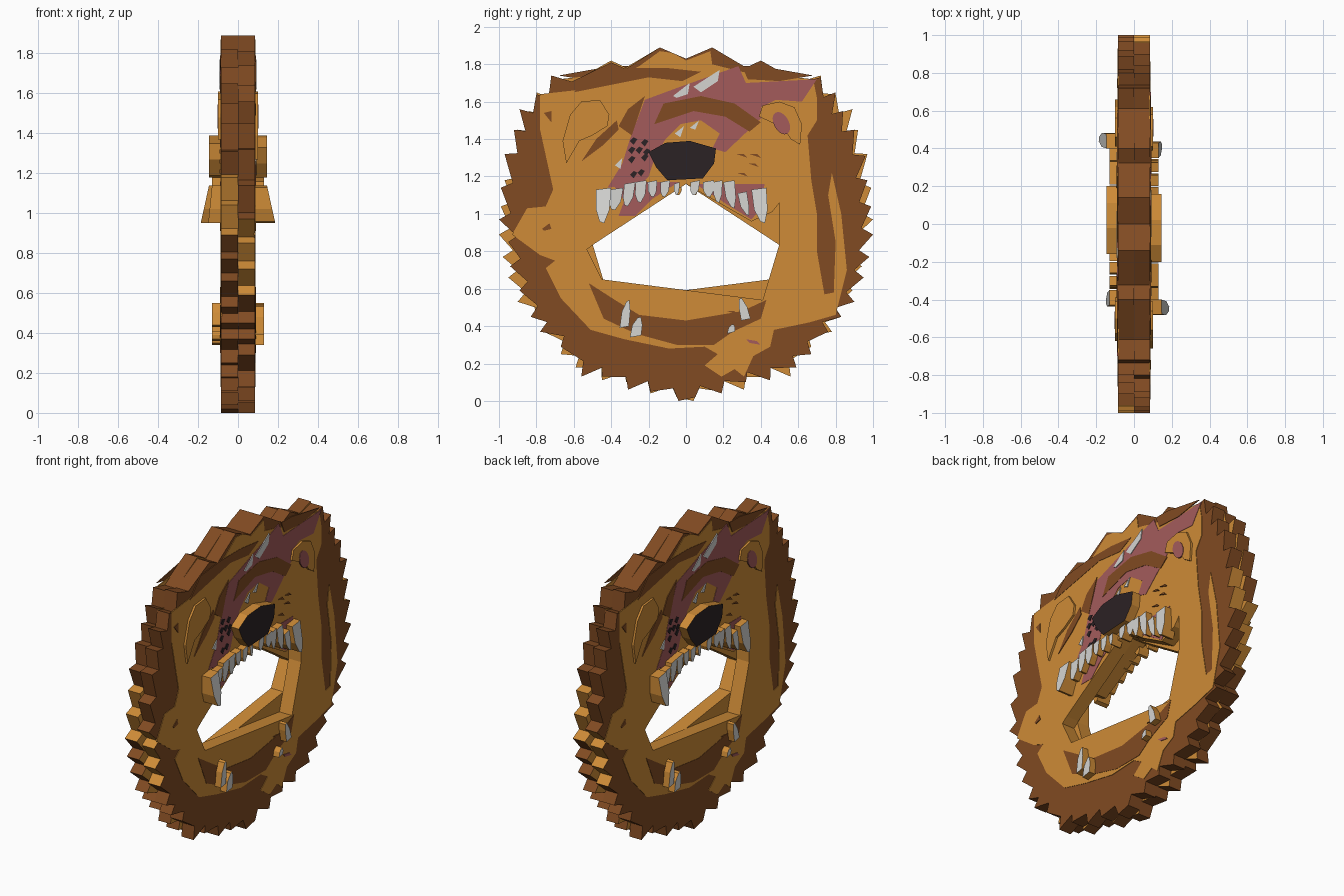
import bpy
import bmesh
import math
from mathutils import Vector
from mathutils.geometry import tessellate_polygon

cube = bpy.data.objects.get("Cube")
if cube:
    bpy.data.objects.remove(cube, do_unlink=True)


def make_material(name, rgb):
    mat = bpy.data.materials.new(name)
    mat.use_nodes = True
    colour = (*rgb, 1)
    mat.diffuse_color = colour
    mat.node_tree.nodes["Principled BSDF"].inputs["Base Color"].default_value = colour
    return mat


orange = make_material("golden fur", (.62, .26, .038))
brown = make_material("brown fur", (.22, .07, .016))
pink = make_material("scar pink", (.37, .105, .105))
white = make_material("tooth white", (.66, .66, .64))
black = make_material("nose black", (.024, .016, .018))

parts = []


def points(*flat):
    """Pair up hundredths into (y, z) vectors."""
    return [Vector((y / 100, z / 100)) for y, z in zip(flat[::2], flat[1::2])]


def slab(name, loops, back, front, cap, side, lean=0):
    """Extrude an outline (with optional holes) along x; lean tips the cap outward."""
    bm = bmesh.new()
    flat = [p for loop in loops for p in loop]
    top = max(p.y for p in flat)
    rear = [bm.verts.new((back, p.x, p.y)) for p in flat]
    face = [bm.verts.new((front + lean * (top - p.y), p.x, p.y)) for p in flat]
    triangles = tessellate_polygon([[p.to_3d() for p in loop] for loop in loops])
    for tri in triangles:
        bm.faces.new([face[i] for i in tri]).material_index = 0
        bm.faces.new([rear[i] for i in reversed(tri)]).material_index = 1
    start = 0
    for loop in loops:
        count = len(loop)
        for i in range(count):
            a, b = start + i, start + (i + 1) % count
            bm.faces.new((rear[a], rear[b], face[b], face[a])).material_index = 1
        start += count
    bmesh.ops.recalc_face_normals(bm, faces=bm.faces)
    mesh = bpy.data.meshes.new(name)
    bm.to_mesh(mesh)
    bm.free()
    mesh.materials.append(cap)
    mesh.materials.append(side)
    obj = bpy.data.objects.new("left_" + name, mesh)
    bpy.context.collection.objects.link(obj)
    parts.append(obj)
    return obj


def marking(name, colour, layer, *flat):
    """Thin painted plate; higher layers lie over lower ones."""
    front = .087 + .002 * layer
    return slab(name, [points(*flat)], front - .006, front, colour, colour)


def tufts(tips):
    """Put a notch ahead of every tuft tip."""
    centre = Vector((0, .95))
    result = [tips[0]]
    for a, b in zip(tips, tips[1:]):
        result += [a.lerp(b, .78).lerp(centre, .06), b]
    return result


def oval(y, z, width, height, tilt, count=16):
    """Tilted ellipse outline."""
    ring = []
    for i in range(count):
        t = math.tau * i / count
        u, v = width * math.cos(t), height * math.sin(t)
        ring.append(Vector((y + u * math.cos(tilt) - v * math.sin(tilt),
                            z + u * math.sin(tilt) + v * math.cos(tilt))))
    return ring


# Shaggy mane outline, one run of tuft tips down each side
right_tips = points(14, 189, 40, 182, 72, 173, 80, 165, 84, 155, 90, 145, 96, 131,
                    97, 118, 99, 104, 100, 89, 98, 77, 95, 66, 90, 53, 83, 45,
                    76, 37, 67, 25, 59, 18, 45, 11, 32, 10, 19, 4, 5, 2)
left_tips = points(-14, 189, -40, 181, -72, 174, -80, 164, -89, 156, -92, 145, -97, 132,
                   -99, 114, -100, 97, -95, 85, -94, 72, -89, 59, -83, 45,
                   -78, 37, -67, 29, -56, 13, -45, 13, -31, 6, -19, 5, -4, 0)
outline = points(0, 183) + tufts(right_tips) + tufts(left_tips)[::-1]

# Open mouth
mouth = points(-49, 84, 0, 116, 35, 96, 46, 101, 50, 106, 50, 84, 41, 54, -45, 65, -53, 81)

mane = slab("mane", [outline, mouth], 0, .084, brown, orange)
for poly in mane.data.polygons:
    c = poly.center
    on_rim = abs(poly.normal.x) < .5 and math.hypot(c.y, c.z - .9) > .62
    bare = .55 < c.z < .95 if c.y < 0 else .9 < c.z < 1.25
    if on_rim and not bare:
        poly.material_index = 0

# Golden face laid over the brown mane
face_edge = points(-78, 164, -60, 166, -41, 171, -25, 179, -14, 187, -7, 186, 0, 182,
                   13, 187, 14, 180, 30, 176, 68, 172, 70, 162, 70, 150, 65, 142,
                   67, 118, 70, 100, 70, 80, 74, 57, 79, 58, 80, 85, 76, 110, 78, 122,
                   83, 100, 86, 70, 80, 46, 66, 42, 47, 38, 45, 29, 36, 24, 31, 13,
                   26, 17, 19, 13, 10, 19, 17, 25, 10, 29, -9, 28, -33, 33, -51, 38,
                   -67, 55, -75, 71, -70, 75, -78, 78, -93, 89, -85, 103, -75, 104,
                   -71, 113, -78, 145)
slab("face", [face_edge, mouth], .08, .087, orange, orange)

# Scar, gums and darker fur markings
marking("scar", pink, 1, -22, 161, -3, 168, 28, 179, 32, 170, 70, 172, 62, 160, 48, 161,
        40, 157, 40, 151, 21, 133, 14, 135, 18, 143, 8, 150, -3, 148, -11, 140,
        -17, 129, -20, 120, -24, 116, -42, 114, -34, 127, -30, 140)
marking("left_gum", pink, 1, -40, 117, -4, 117, -18, 108, -27, 99, -36, 99, -33, 107)
marking("right_gum", pink, 1, 5, 116, 42, 116, 40, 103, 35, 97, 22, 105)
marking("brow", brown, 2, -17, 148, -12, 159, 8, 163, 26, 159, 40, 149, 34, 144,
        21, 152, 4, 155)
marking("eye_patch", brown, 2, -56, 128, -48, 140, -37, 150, -36, 145, -44, 137)
marking("temple_patch", brown, 2, -36, 147, -31, 156, -22, 163, -29, 142)
marking("crown_patch", brown, 1, -60, 165, -40, 169, -20, 173, -2, 171, 8, 176,
        -10, 178, -30, 178, -50, 176)
marking("crest_patch", brown, 2, 30, 179, 40, 179, 68, 174, 50, 171, 33, 172)
marking("jaw_fur", brown, 1, -52, 63, -44, 44, -27, 36, -5, 30, 15, 30, 25, 37, 40, 44,
        43, 54, 30, 48, 0, 43, -25, 46, -38, 54)
marking("lip_mark", pink, 2, 32, 33, 38, 32, 40, 30, 34, 31)
marking("cheek_mark", brown, 2, -77, 92, -73, 95, -72, 92, -76, 91)
marking("ear_fleck", brown, 2, -76, 154, -72, 155, -72, 149)

# Pale scratches across the scar
scratches = [(-7, 163, 2, 170, 1, 164, -5, 162), (4, 168, 18, 177, 17, 171, 8, 165),
             (-6, 143, -1, 147, -3, 141), (2, 146, 7, 150, 5, 145),
             (-38, 126, -34, 130, -35, 124)]
for i, shape in enumerate(scratches):
    marking(f"scratch_{i}", white, 3, *shape)

# Whisker spots
for i, (y, z) in enumerate(((-28, 139), (-29, 134), (-22, 138), (-21, 133), (-25, 134),
                            (-29, 129), (-24, 122), (-28, 121), (-22, 130))):
    marking(f"left_spot_{i}", black, 3, y - 2, z, y, z + 2, y + 2, z + 1, y, z - 2)
for i, (y, z) in enumerate(((37, 131), (36, 126), (30, 121), (30, 131), (25, 47))):
    marking(f"right_spot_{i}", brown, 3, y - 3, z + 1, y + 1, z + 1, y + 3, z - 1)

# Ears
slab("rear_ear", [points(-64, 127, -66, 139, -62, 153, -56, 160, -46, 161, -41, 153,
                         -42, 147, -50, 142, -57, 139)], .07, .1, orange, orange)
slab("front_ear", [points(39, 152, 41, 158, 50, 160, 58, 157, 62, 148, 61, 137,
                          56, 140, 52, 146)], .07, .1, orange, orange)
slab("inner_ear", [oval(.51, 1.485, .04, .065, .5)], .095, .103, pink, pink)

# Nose
slab("nose", [points(-20, 133, -11, 138, 2, 139, 16, 135, 15, 127, 9, 119, -10, 118,
                     -16, 125)], .06, .145, black, orange)


def tooth(name, y, top, width, tip, length, front=.13, lean=0):
    """Curved tooth hanging (or standing, when length is negative) from its root."""
    mid = top - length * .6
    shape = points(y - width / 2, top, y + width / 2, top + 1,
                   (y + tip) / 2 + width * .45, mid, tip + width * .15, top - length,
                   tip - width * .15, top - length * .95, (y + tip) / 2 - width * .45, mid)
    slab(name, [shape], .06, front, white, orange, lean)


# Upper teeth: root, width, tip and length along the lip
upper = [(-37, 113, 7, -39, 11), (-30, 116, 6, -32, 12), (-24, 117, 6, -25, 11),
         (-18, 117, 5, -18, 8), (-11, 117, 5, -12, 8), (-5, 116, 3, -5, 6),
         (5, 117, 5, 4, 7), (12, 117, 6, 12, 8), (17, 117, 5, 17, 11),
         (23, 117, 6, 25, 14), (30, 111, 5, 33, 12)]
for i, (y, top, width, tip, length) in enumerate(upper):
    tooth(f"upper_tooth_{i}", y, top, width, tip, length)
tooth("rear_fang", -44, 113, 8, -45, 18, .145, .22)
tooth("front_fang", 39, 113, 8, 41, 18, .13, .1)

# Lower teeth
for i, (y, base, width, tip, length) in enumerate(((-33, 39, 5, -31, -15),
                                                  (-27, 34, 6, -25, -11),
                                                  (32, 43, 5, 29, -12),
                                                  (24, 36, 4, 25, -5))):
    tooth(f"lower_tooth_{i}", y, base, width, tip, length)

# Opposite side: the same half turned around the vertical axis
for obj in parts:
    twin = bpy.data.objects.new(obj.name.replace("left_", "right_", 1), obj.data)
    twin.rotation_euler.z = math.pi
    bpy.context.collection.objects.link(twin)
